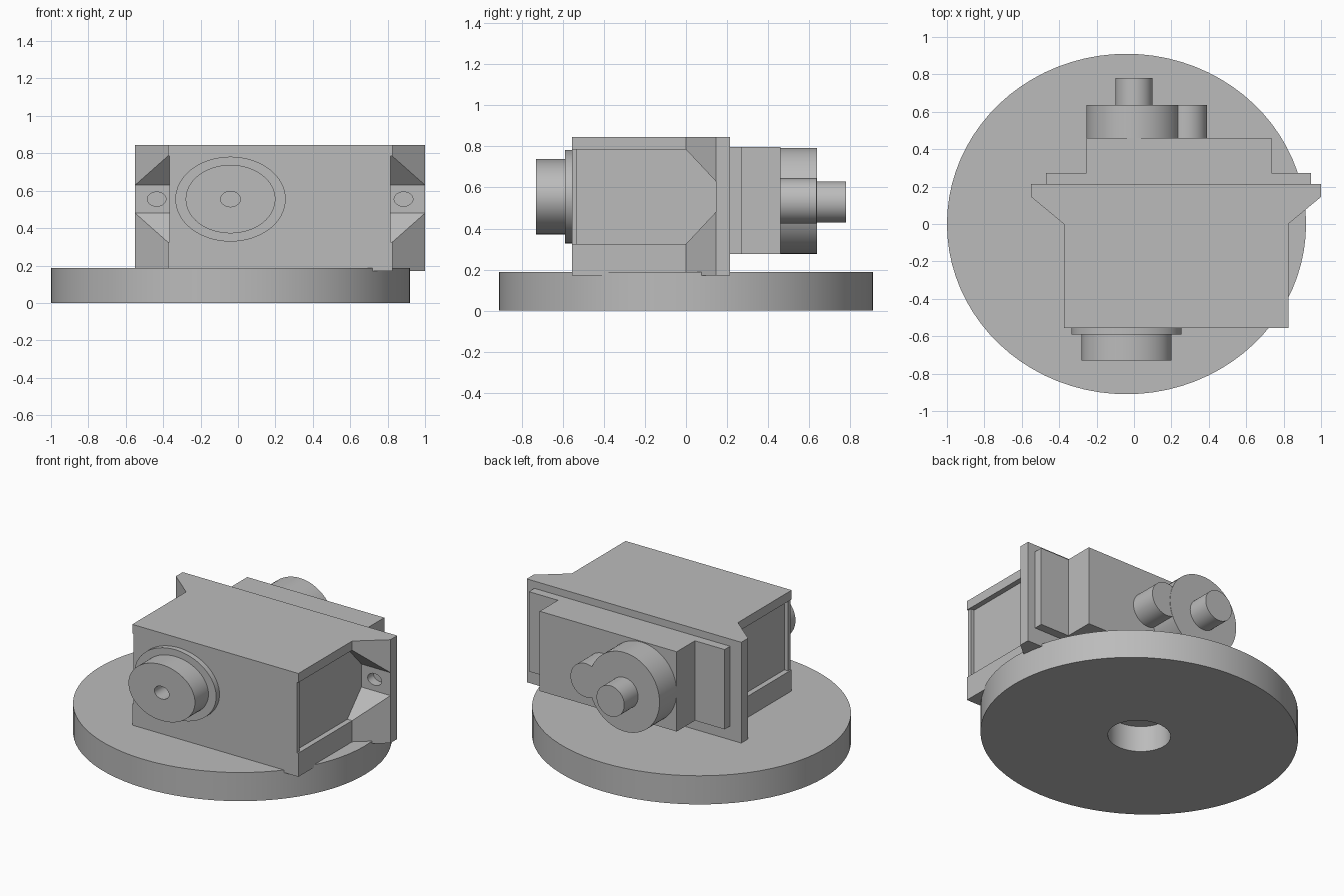
import bpy, bmesh, math
from mathutils import Vector

if "Cube" in bpy.data.objects:
    bpy.data.objects.remove(bpy.data.objects["Cube"], do_unlink=True)

# Single material
GREY = (0.5, 0.5, 0.5, 1.0)
grey = bpy.data.materials.new("plain grey")
grey.use_nodes = True
grey.diffuse_color = GREY
grey.node_tree.nodes["Principled BSDF"].inputs["Base Color"].default_value = GREY


def prism(name, points, offset):
    """Solid made by sweeping a flat outline along an offset vector."""
    bm = bmesh.new()
    face = bm.faces.new([bm.verts.new(p) for p in points])
    swept = bmesh.ops.extrude_face_region(bm, geom=[face])["geom"]
    moved = [v for v in swept if isinstance(v, bmesh.types.BMVert)]
    bmesh.ops.translate(bm, verts=moved, vec=Vector(offset))
    bmesh.ops.recalc_face_normals(bm, faces=bm.faces)
    mesh = bpy.data.meshes.new(name)
    bm.to_mesh(mesh)
    bm.free()
    mesh.materials.append(grey)
    ob = bpy.data.objects.new(name, mesh)
    bpy.context.collection.objects.link(ob)
    return ob


def box(name, x0, x1, y0, y1, z0, z1):
    corners = [(x0, y0, z0), (x1, y0, z0), (x1, y1, z0), (x0, y1, z0)]
    return prism(name, corners, (0, 0, z1 - z0))


def ellipse(rx, ry, n=64):
    return [(rx * math.cos(i * math.tau / n), ry * math.sin(i * math.tau / n)) for i in range(n)]


def drum(name, x, z, y0, y1, rx, rz):
    """Round part lying along y."""
    return prism(name, [(x + a, y0, z + b) for a, b in ellipse(rx, rz)], (0, y1 - y0, 0))


def activate(ob):
    bpy.ops.object.select_all(action='DESELECT')
    ob.select_set(True)
    bpy.context.view_layer.objects.active = ob


def cut(ob, cutter):
    mod = ob.modifiers.new("cut", 'BOOLEAN')
    mod.operation = 'DIFFERENCE'
    mod.solver = 'EXACT'
    mod.object = cutter
    activate(ob)
    bpy.ops.object.modifier_apply(modifier=mod.name)
    bpy.data.objects.remove(cutter, do_unlink=True)


AXIS = -0.04    # x of the turntable and front boss
MID = 0.225     # x of the housing centre
LEVEL = 0.555   # z of the front boss and bolt holes

# Turntable disc with a central hole
base = prism("base_disc", [(AXIS + a, b, 0) for a, b in ellipse(0.96, 0.91, 80)], (0, 0, 0.187))
cut(base, prism("hole_cutter", [(AXIS + a, b, -0.1) for a, b in ellipse(0.19, 0.18)], (0, 0, 0.5)))

# Housing with flared rear flange
half = [(0.6, -0.555), (0.6, 0), (0.775, 0.145), (0.775, 0.215)]
outline = half + [(-x, y) for x, y in reversed(half)]
housing = prism("housing", [(MID + x, y, 0.17) for x, y in outline], (0, 0, 0.675))

# Side pockets with sloped gussets, front plate edges and bolt holes
pocket = [(-0.53, 0.325), (0, 0.325), (0.145, 0.48), (0.145, 0.63), (0, 0.785), (-0.53, 0.785)]
for s in (-1, 1):
    cut(housing, prism("pocket_cutter", [(MID + s * 0.565, y, z) for y, z in pocket], (s * 0.4, 0, 0)))
    xs = sorted((MID + s * 0.59, MID + s * 0.7))
    cut(housing, box("edge_cutter", *xs, -0.6, -0.52, 0.325, 0.785))
    cut(housing, drum("bolt_cutter", MID + s * 0.66, LEVEL, 0.1, 0.205, 0.05, 0.038))

# Rear plate and gearbox block
box("rear_plate", -0.47, 0.945, 0.21, 0.272, 0.277, 0.798)
box("rear_block", -0.255, 0.735, 0.265, 0.46, 0.277, 0.798)

# Front boss
drum("front_ring", AXIS, LEVEL, -0.59, -0.55, 0.295, 0.227)
boss = drum("front_boss", AXIS, LEVEL, -0.73, -0.585, 0.24, 0.183)
cut(boss, drum("bore_cutter", AXIS, LEVEL, -0.8, -0.6, 0.053, 0.041))

# Rear drum, side drum and shaft
drum("rear_drum", 0, 0.535, 0.45, 0.637, 0.255, 0.258)
drum("side_drum", 0.28, 0.535, 0.45, 0.635, 0.11, 0.11)
drum("rear_shaft", 0, 0.53, 0.63, 0.78, 0.1, 0.1)

# Smooth round walls, keep crisp edges
for ob in list(bpy.context.collection.objects):
    if ob.type == 'MESH' and ob.data.materials and ob.data.materials[0] == grey:
        activate(ob)
        bpy.ops.object.shade_smooth_by_angle(angle=math.radians(30))
